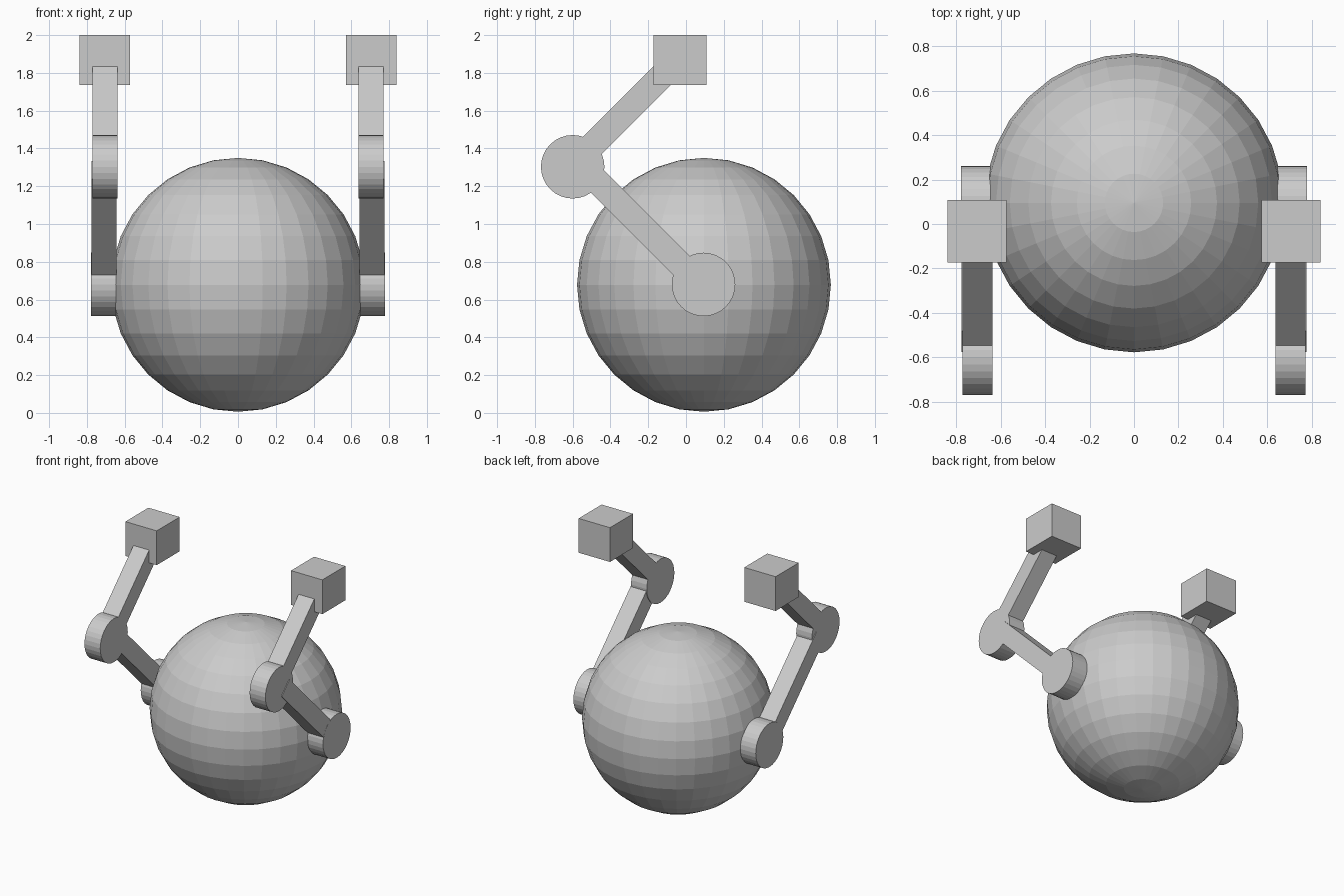
import bpy
from math import pi, atan2, hypot

if "Cube" in bpy.data.objects:
    bpy.data.objects.remove(bpy.data.objects["Cube"])

BAR = 0.134          # thickness of arms and joints


def box(name, loc, size, rot_x=0.0):
    bpy.ops.mesh.primitive_cube_add(size=1, location=loc, rotation=(rot_x, 0, 0))
    ob = bpy.context.object
    ob.name = name
    ob.scale = size
    return ob


def bar(name, x, a, b):
    """Square bar between two (y, z) points in a side plane."""
    dy, dz = b[0] - a[0], b[1] - a[1]
    mid = (x, (a[0] + b[0]) / 2, (a[1] + b[1]) / 2)
    return box(name, mid, (BAR, hypot(dy, dz), BAR), atan2(dz, dy))


def joint(name, x, y, z):
    """Disc with its axis along x."""
    bpy.ops.mesh.primitive_cylinder_add(vertices=32, radius=0.168, depth=BAR,
                                        location=(x, y, z), rotation=(0, pi / 2, 0))
    bpy.context.object.name = name


# Round body
bpy.ops.mesh.primitive_uv_sphere_add(segments=32, ring_count=16, radius=0.672,
                                     location=(0, 0.095, 0.68))
bpy.context.object.name = "body"

# Arms: shoulder disc, lower bar, elbow disc, upper bar, block hand
for side, s in (("left", -1), ("right", 1)):
    joint(f"{side}_shoulder", s * 0.710, 0.093, 0.68)
    bar(f"{side}_upper_arm", s * 0.709, (0.075, 0.682), (-0.528, 1.285))
    joint(f"{side}_elbow", s * 0.704, -0.6, 1.303)
    bar(f"{side}_forearm", s * 0.704, (-0.56, 1.352), (-0.07, 1.842))
    box(f"{side}_hand", (s * 0.706, -0.032, 1.868), (0.267, 0.28, 0.264))

# Rest on the ground
for ob in bpy.context.scene.objects:
    if ob.name == "body":
        ob.location.z = 0.672 + 0.006
